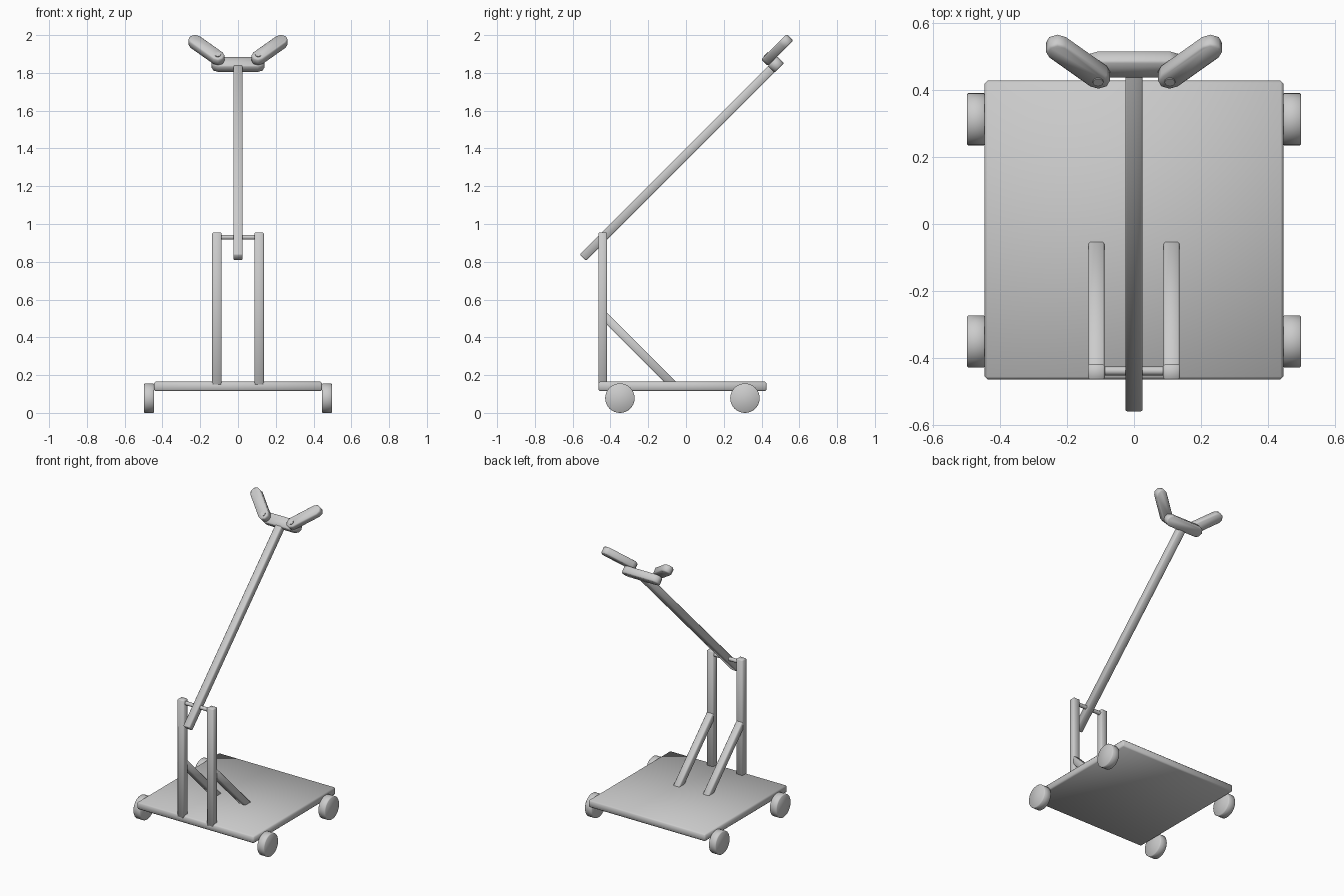
import bpy, math
from mathutils import Matrix, Vector

if "Cube" in bpy.data.objects:
    bpy.data.objects.remove(bpy.data.objects["Cube"])

S = math.sqrt(0.5)
# Tilted frame of the arm: local x = side, local y = along the arm, local z = arm normal
HEAD = Vector((0, 0.476, 1.844))
TILT = Matrix.Translation(HEAD) @ Matrix.Rotation(math.radians(45), 4, 'X')


def finish(ob, bevel, angle=60):
    if bevel:
        m = ob.modifiers.new("soft_edges", 'BEVEL')
        m.width = bevel
        m.segments = 1
        m.limit_method = 'ANGLE'
        m.angle_limit = math.radians(50)
        bpy.context.view_layer.objects.active = ob
        bpy.ops.object.modifier_apply(modifier=m.name)
    bpy.ops.object.shade_smooth_by_angle(angle=math.radians(angle))
    return ob


def box(name, size, matrix, bevel=0.005):
    bpy.ops.mesh.primitive_cube_add(size=1)
    ob = bpy.context.object
    ob.name = name
    ob.data.transform(Matrix.Diagonal((*size, 1)))
    ob.matrix_world = matrix
    return finish(ob, bevel)


def cylinder(name, r, depth, matrix, sides=24, bevel=0.0):
    bpy.ops.mesh.primitive_cylinder_add(radius=r, depth=depth, vertices=sides)
    ob = bpy.context.object
    ob.name = name
    ob.matrix_world = matrix
    return finish(ob, bevel)


def link(name, half, r, thick, matrix, seg=4):
    """Flat bar with rounded ends, lying along local x."""
    pts = []
    for side in (1, -1):
        for i in range(seg + 1):
            a = -math.pi / 2 + math.pi * i / seg
            pts.append((side * (half + r * math.cos(a)), side * r * math.sin(a)))
    n = len(pts)
    verts = [(x, y, z) for z in (-thick / 2, thick / 2) for x, y in pts]
    faces = [tuple(reversed(range(n))), tuple(range(n, 2 * n))]
    faces += [(i, (i + 1) % n, n + (i + 1) % n, n + i) for i in range(n)]
    me = bpy.data.meshes.new(name)
    me.from_pydata(verts, [], faces)
    ob = bpy.data.objects.new(name, me)
    bpy.context.collection.objects.link(ob)
    bpy.ops.object.select_all(action='DESELECT')
    ob.select_set(True)
    bpy.context.view_layer.objects.active = ob
    ob.matrix_world = matrix
    return finish(ob, 0.006)


T = Matrix.Translation
ACROSS = Matrix.Rotation(math.radians(90), 4, 'Y')

# Wheeled platform
box("platform", (0.89, 0.89, 0.05), T((0, -0.018, 0.14)), 0.008)
for sx, side in ((-1, "left"), (1, "right")):
    for y, end in ((-0.35, "front"), (0.312, "rear")):
        cylinder(f"wheel_{end}_{side}", 0.078, 0.054,
                 T((sx * 0.471, y, 0.078)) @ ACROSS, 32, 0.004)

    # Upright posts with diagonal braces
    x = sx * 0.112
    box(f"post_{side}", (0.05, 0.046, 0.81), T((x, -0.441, 0.55)))
    box(f"brace_{side}", (0.048, 0.53, 0.045),
        T((x, -0.25, 0.33)) @ Matrix.Rotation(math.radians(-45), 4, 'X'))

    # Gripper jaw and its pivot pin
    link(f"jaw_{side}", 0.086, 0.035, 0.048,
         TILT @ T((sx * 0.167, 0.06, 0.049)) @ Matrix.Rotation(sx * math.radians(45), 4, 'Z'))
    cylinder(f"pivot_pin_{side}", 0.016, 0.10, TILT @ T((sx * 0.107, 0, 0.027)), 12)

# Hinge rod between the posts
cylinder("hinge_rod", 0.013, 0.2, T((0, -0.438, 0.93)) @ ACROSS, 12)

# Long tilted arm and the crossbar at its head
box("arm", (0.05, 1.42, 0.047), TILT @ T((0, -0.735, 0)))
link("crossbar", 0.105, 0.036, 0.05, TILT)
